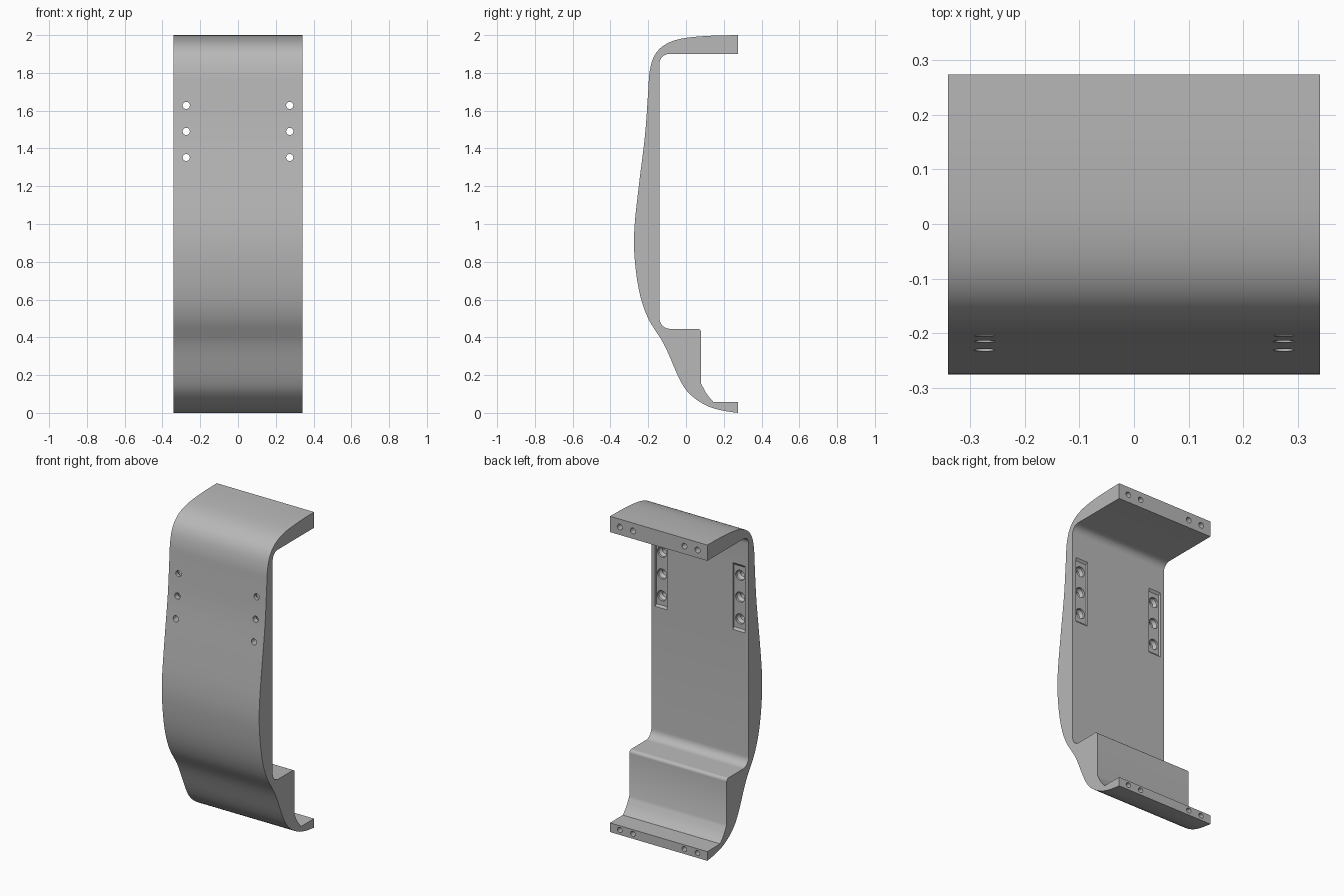
import bpy, bmesh, math
from mathutils import Vector, Matrix
from mathutils.geometry import interpolate_bezier

default = bpy.data.objects.get("Cube")
if default:
    bpy.data.objects.remove(default, do_unlink=True)

HALF_WIDTH = 0.341
BACK = 0.274       # rear end of both flanges
INNER = -0.14      # rear face of the upright wall

grey = bpy.data.materials.new("satin grey")
grey.use_nodes = True
grey.diffuse_color = (0.48, 0.48, 0.48, 1)
grey.node_tree.nodes["Principled BSDF"].inputs["Base Color"].default_value = grey.diffuse_color


def make_object(name, bm):
    bmesh.ops.recalc_face_normals(bm, faces=bm.faces)
    mesh = bpy.data.meshes.new(name)
    bm.to_mesh(mesh)
    bm.free()
    mesh.materials.append(grey)
    obj = bpy.data.objects.new(name, mesh)
    bpy.context.collection.objects.link(obj)
    return obj


def spline(points, steps=7):
    """Smooth curve through the points."""
    pts = [Vector(p) for p in points]
    ext = [pts[0]] + pts + [pts[-1]]
    out = []
    for a, b, c, d in zip(ext, ext[1:], ext[2:], ext[3:]):
        out += interpolate_bezier(b, b + (c - a) / 6, c - (d - b) / 6, c, steps)[:-1]
    return out + [pts[-1]]


def arc(cy, cz, r, start, end, steps=8):
    angles = [math.radians(start + (end - start) * i / steps) for i in range(steps + 1)]
    return [Vector((cy + r * math.cos(a), cz + r * math.sin(a))) for a in angles]


def add_hole(bm, x, z, profile, sides=24):
    """Turned cutter along y; profile holds (y, radius) pairs."""
    rings = []
    for y, r in profile:
        turns = [2 * math.pi * i / sides for i in range(sides)]
        rings.append([bm.verts.new((x + r * math.cos(t), y, z + r * math.sin(t))) for t in turns])
    for low, high in zip(rings, rings[1:]):
        for i in range(sides):
            j = (i + 1) % sides
            bm.faces.new((low[i], low[j], high[j], high[i]))
    bm.faces.new(rings[0])
    bm.faces.new(rings[-1])


# Outer curve of the shell, from top flange down to bottom lip (y, z)
outer = spline([(BACK, 2), (0.12, 1.996), (-0.02, 1.982), (-0.11, 1.95), (-0.165, 1.895),
                (-0.192, 1.81), (-0.201, 1.69), (-0.217, 1.47), (-0.25, 1.2),
                (-0.273, 0.98), (-0.272, 0.82), (-0.247, 0.64), (-0.2, 0.5),
                (-0.115, 0.36), (-0.035, 0.18), (0.02, 0.1), (0.1, 0.043),
                (0.18, 0.015), (BACK, 0)])

# Inner outline with rounded corners, from bottom lip up to top flange
inner = [Vector((BACK, 0.058)), Vector((0.145, 0.058))]
inner += spline([(0.145, 0.058), (0.11, 0.1), (0.08, 0.155)], 4)[1:]
inner += arc(0.06, 0.425, 0.02, 0, 90)
inner += arc(INNER + 0.055, 0.5, 0.055, 270, 180)
inner += arc(INNER + 0.05, 1.85, 0.05, 180, 90)
inner += [Vector((BACK, 1.9))]

bm = bmesh.new()
section = bm.faces.new([bm.verts.new((-HALF_WIDTH, p.x, p.y)) for p in outer + inner])
swept = bmesh.ops.extrude_face_region(bm, geom=[section], use_keep_orig=True)
moved = [v for v in swept["geom"] if isinstance(v, bmesh.types.BMVert)]
bmesh.ops.translate(bm, verts=moved, vec=(2 * HALF_WIDTH, 0, 0))
panel = make_object("curved_panel", bm)

# Shallow sloped pockets around the screw rows
pockets = bmesh.new()
for side in (-1, 1):
    box = bmesh.ops.create_cube(pockets, size=1, matrix=Matrix.Translation(
        (side * 0.272, INNER, 1.49)) @ Matrix.Diagonal((0.09, 0.022, 0.45, 1)))
    for v in box["verts"]:
        if v.co.y < INNER:
            v.co.z = 1.49 + (v.co.z - 1.49) * 0.88
            v.co.x = side * 0.272 + (v.co.x - side * 0.272) * 0.88

# Countersunk screw holes, and blind holes in the flange ends
holes = bmesh.new()
for side in (-1, 1):
    for z in (1.352, 1.49, 1.628):
        add_hole(holes, side * 0.274, z, [(-0.3, 0.019), (-0.183, 0.019),
                                          (-0.165, 0.032), (-0.1, 0.032)])
    for x in (0.18, 0.272):
        add_hole(holes, side * x, 1.95, [(BACK - 0.1, 0.018), (BACK + 0.05, 0.018)])
        add_hole(holes, side * x, 0.031, [(BACK - 0.06, 0.016), (BACK + 0.05, 0.016)])

for name, cutter_bm in (("pocket_cutter", pockets), ("hole_cutter", holes)):
    cutter = make_object(name, cutter_bm)
    cutter.hide_render = True
    cut = panel.modifiers.new(name, 'BOOLEAN')
    cut.operation = 'DIFFERENCE'
    cut.solver = 'EXACT'
    cut.object = cutter
    bpy.ops.object.select_all(action='DESELECT')
    panel.select_set(True)
    bpy.context.view_layer.objects.active = panel
    bpy.ops.object.modifier_apply(modifier=cut.name)
    bpy.data.objects.remove(cutter, do_unlink=True)

bpy.ops.object.shade_smooth_by_angle(angle=math.radians(30))
